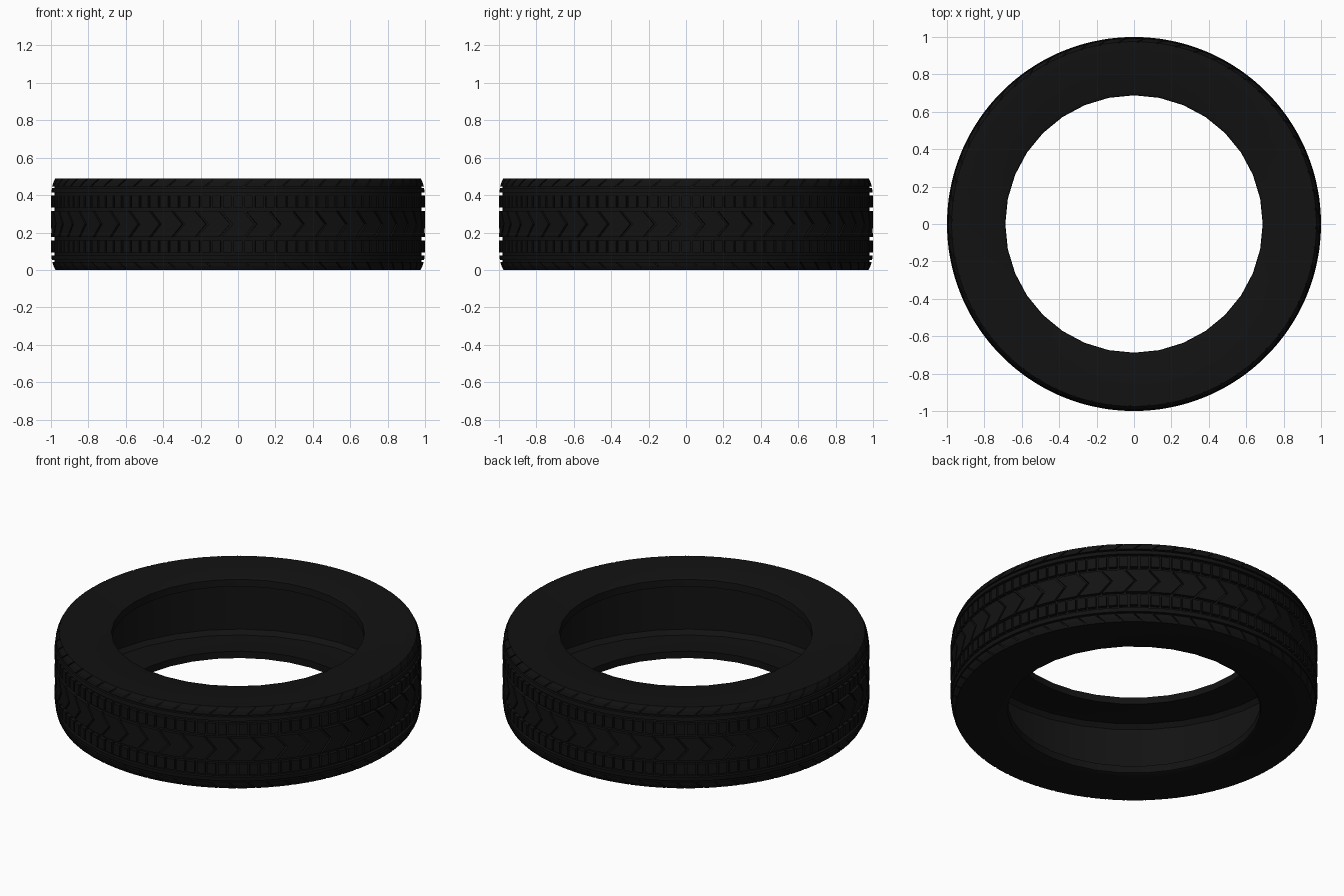
import bpy, bmesh, math

if "Cube" in bpy.data.objects:
    bpy.data.objects.remove(bpy.data.objects["Cube"])

H = 0.49          # tyre width, lying flat
MID = H / 2
TAU = 2 * math.pi

rubber = bpy.data.materials.new("black_rubber")
rubber.diffuse_color = (0.006, 0.006, 0.006, 1)
rubber.use_nodes = True
rubber.node_tree.nodes["Principled BSDF"].inputs["Base Color"].default_value = rubber.diffuse_color


def finish(bm, name, smooth=True):
    bmesh.ops.recalc_face_normals(bm, faces=bm.faces[:])
    me = bpy.data.meshes.new(name)
    bm.to_mesh(me)
    bm.free()
    ob = bpy.data.objects.new(name, me)
    bpy.context.collection.objects.link(ob)
    me.materials.append(rubber)
    if smooth:
        bpy.ops.object.select_all(action='DESELECT')
        ob.select_set(True)
        bpy.context.view_layer.objects.active = ob
        bpy.ops.object.shade_smooth_by_angle(angle=math.radians(30))
    return ob


def polar(r, a, z):
    return (r * math.cos(a), r * math.sin(a), z)


def lathe(bm, profile, segs):
    """Spin a closed (radius, z) profile round the z axis."""
    rings = [[bm.verts.new(polar(r, TAU * i / segs, z)) for r, z in profile]
             for i in range(segs)]
    n = len(profile)
    for i in range(segs):
        a, b = rings[i], rings[(i + 1) % segs]
        for j in range(n):
            k = (j + 1) % n
            bm.faces.new((a[j], b[j], b[k], a[k]))


def block(bm, angle, width, rows, base):
    """Tread block: rows of (z, sideways shift, outer radius) on a base radius."""
    grid = []
    for z, shift, r in rows:
        l, h = angle + shift - width / 2, angle + shift + width / 2
        grid.append([bm.verts.new(polar(*p, z)) for p in
                     ((base, l), (r, l), (r, h), (base, h))])
    for a, b in zip(grid, grid[1:]):
        for j in range(4):
            k = (j + 1) % 4
            bm.faces.new((a[j], a[k], b[k], b[j]))
    bm.faces.new(grid[0])
    bm.faces.new(grid[-1])


def mirrored(rows):
    return [(H - z, s, r) for z, s, r in rows]


def tread(name, count, gap, rows, both=True):
    bm = bmesh.new()
    step = TAU / count
    for i in range(count):
        block(bm, i * step, step - gap, rows, 0.965)
        if both:
            block(bm, i * step, step - gap, mirrored(rows), 0.965)
    finish(bm, name, smooth=False)


# Hollow carcass: sidewalls, bead lips and inner lining
half = [(0.972, H), (0.71, H), (0.69, H - 0.008), (0.688, H - 0.05),
        (0.72, H - 0.045), (0.93, H - 0.035), (0.952, H - 0.06)]
bm = bmesh.new()
lathe(bm, half + [(r, H - z) for r, z in reversed(half)], 32)
finish(bm, "carcass")

# Groove floor under the tread, reaching out to the sidewall edges
bm = bmesh.new()
lathe(bm, [(0.955, 0.0), (0.972, 0.0), (0.98, 0.03), (0.98, H - 0.03),
           (0.972, H), (0.955, H)], 96)
finish(bm, "tread_base")

# Narrow continuous ribs
bm = bmesh.new()
for s in (1, -1):
    lathe(bm, [(r, MID + s * d) for r, d in
               ((0.965, 0.169), (0.998, 0.169), (0.995, 0.192), (0.965, 0.192))], 96)
finish(bm, "narrow_ribs")

# Central chevron blocks
tread("centre_chevrons", 48, 0.014,
      [(MID - 0.07, -0.03, 1.0), (MID, 0.03, 1.0), (MID + 0.07, -0.03, 1.0)], both=False)

# Small straight blocks either side of the centre
tread("side_blocks", 108, 0.012,
      [(MID + 0.088, 0, 1.0), (MID + 0.153, 0, 1.0)])

# Slanted shoulder blocks with a chamfer to the sidewall
tread("shoulder_blocks", 60, 0.010,
      [(MID + 0.202, -0.02, 0.994), (H - 0.022, 0.005, 0.988), (H, 0.03, 0.976)])
